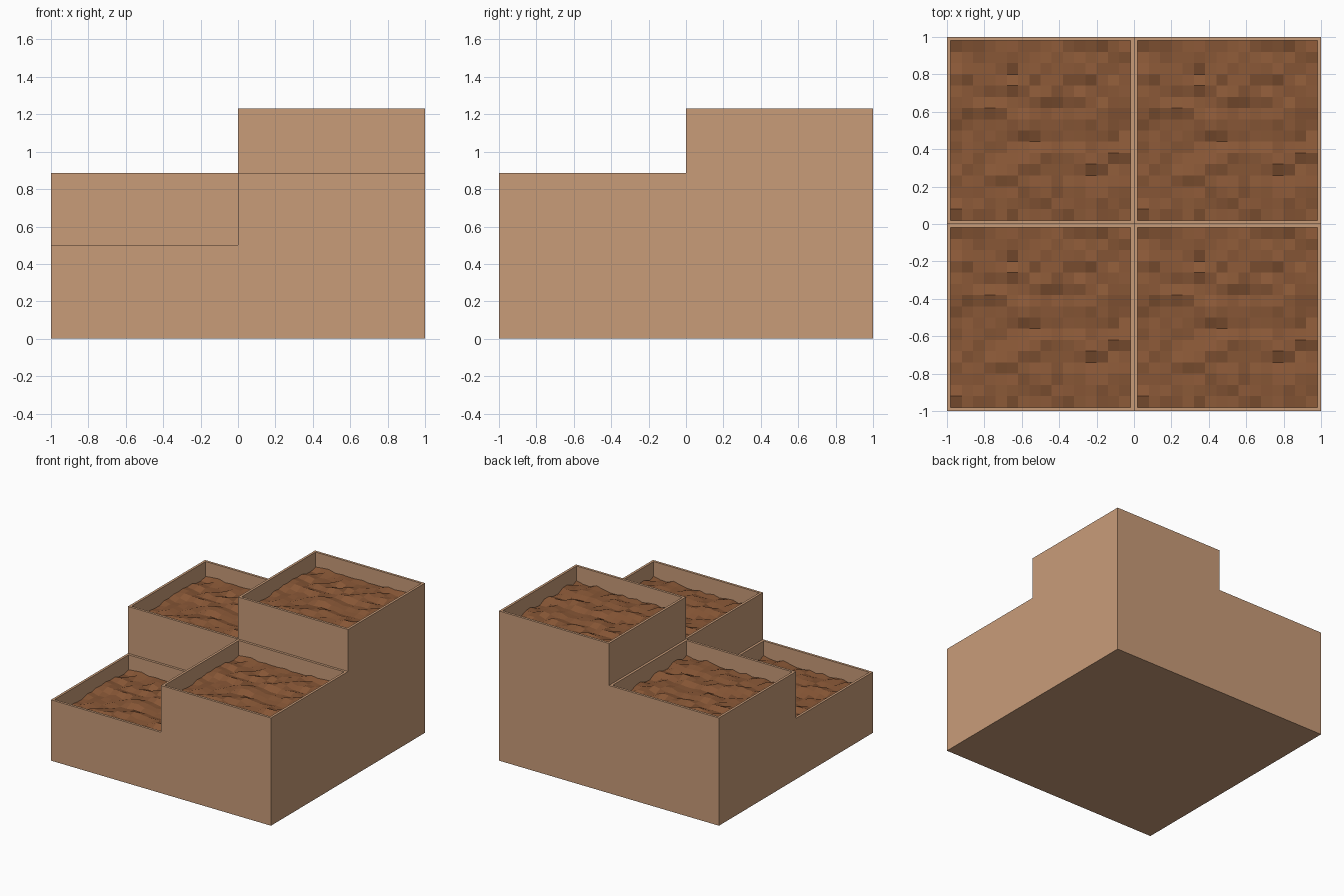
import bpy, bmesh, random

if "Cube" in bpy.data.objects:
    bpy.data.objects.remove(bpy.data.objects["Cube"])

random.seed(7)
WALL = 0.02          # board thickness
SOIL_DROP = 0.125    # mean soil level below the rim
POCKET = 0.18        # depth of the hollow in each box


def material(name, rgb):
    m = bpy.data.materials.new(name)
    m.diffuse_color = (*rgb, 1.0)
    m.use_nodes = True
    m.node_tree.nodes["Principled BSDF"].inputs["Base Color"].default_value = m.diffuse_color
    return m


def add_object(name, mesh, loc):
    ob = bpy.data.objects.new(name, mesh)
    ob.location = loc
    bpy.context.collection.objects.link(ob)
    return ob


wood = material("tan wood", (0.584, 0.333, 0.191))
soil = material("brown soil", (0.254, 0.098, 0.038))


def box_mesh(name, height):
    """Unit square box with a pocket sunk into its top."""
    bm = bmesh.new()
    bmesh.ops.create_cube(bm, size=1)
    for v in bm.verts:
        v.co.z = height if v.co.z > 0 else 0
    bm.normal_update()
    top = next(f for f in bm.faces if f.normal.z > 0.9)
    bmesh.ops.inset_region(bm, faces=[top], thickness=WALL, use_even_offset=True)
    ret = bmesh.ops.extrude_face_region(bm, geom=[top])
    floor = [g for g in ret["geom"] if isinstance(g, bmesh.types.BMVert)]
    bmesh.ops.translate(bm, verts=floor, vec=(0, 0, -POCKET))
    if top.is_valid:
        bmesh.ops.delete(bm, geom=[top], context='FACES_ONLY')
    bmesh.ops.recalc_face_normals(bm, faces=bm.faces)
    me = bpy.data.meshes.new(name)
    bm.to_mesh(me)
    bm.free()
    me.materials.append(wood)
    return me


# Lumpy soil surface, shared by all four boxes
bm = bmesh.new()
bmesh.ops.create_grid(bm, x_segments=16, y_segments=16, size=0.5 - WALL)
for v in bm.verts:
    v.co.z = random.uniform(-0.017, 0.017)
soil_mesh = bpy.data.meshes.new("soil_surface")
bm.to_mesh(soil_mesh)
bm.free()
soil_mesh.materials.append(soil)

# Four stepped planter boxes
boxes = [
    ("front_left", -0.5, -0.5, 0.50),
    ("front_right", 0.5, -0.5, 0.885),
    ("back_left", -0.5, 0.5, 0.885),
    ("back_right", 0.5, 0.5, 1.23),
]
for name, x, y, h in boxes:
    add_object(name + "_box", box_mesh(name + "_box", h), (x, y, 0))
    add_object(name + "_soil", soil_mesh, (x, y, h - SOIL_DROP))
